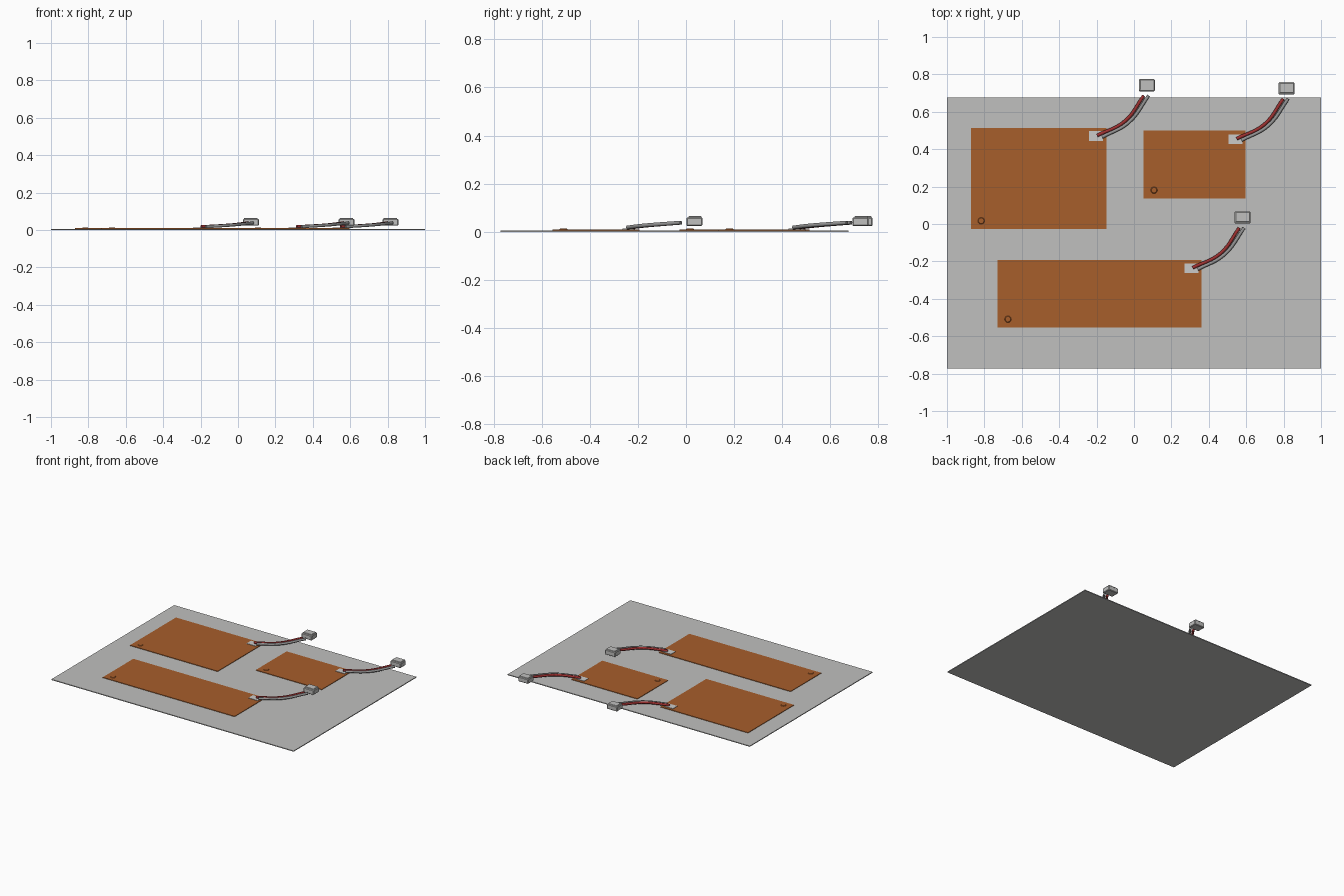
import bpy
import bmesh
from mathutils import Vector

cube = bpy.data.objects.get("Cube")
if cube:
    bpy.data.objects.remove(cube, do_unlink=True)


def material(name, color):
    m = bpy.data.materials.new(name)
    m.use_nodes = True
    m.diffuse_color = (*color, 1)
    m.node_tree.nodes["Principled BSDF"].inputs["Base Color"].default_value = (*color, 1)
    return m


GREY = material("light grey", (0.53, 0.53, 0.52))
WHITE = material("pale grey", (0.60, 0.60, 0.59))
COPPER = material("copper brown", (0.39, 0.112, 0.024))
RED = material("wire red", (0.35, 0.03, 0.03))
WIRE = material("wire grey", (0.30, 0.30, 0.30))


def finish(name, bm, mat):
    mesh = bpy.data.meshes.new(name)
    bm.to_mesh(mesh)
    bm.free()
    mesh.materials.append(mat)
    obj = bpy.data.objects.new(name, mesh)
    bpy.context.collection.objects.link(obj)
    return obj


def box(name, low, high, mat, bevel=0):
    low, high = Vector(low), Vector(high)
    bm = bmesh.new()
    bmesh.ops.create_cube(bm, size=1)
    bmesh.ops.scale(bm, vec=high - low, verts=bm.verts)
    bmesh.ops.translate(bm, vec=(low + high) / 2, verts=bm.verts)
    if bevel:
        bmesh.ops.bevel(bm, geom=bm.edges[:], offset=bevel, segments=1, affect='EDGES')
    return finish(name, bm, mat)


def disc(name, x, y, z, radius, height, mat):
    bm = bmesh.new()
    bmesh.ops.create_cone(bm, cap_ends=True, segments=16, radius1=radius,
                          radius2=radius * 0.8, depth=height)
    bmesh.ops.translate(bm, vec=(x, y, z + height / 2), verts=bm.verts)
    return finish(name, bm, mat)


def wire(name, points, mat):
    curve = bpy.data.curves.new(name, 'CURVE')
    curve.dimensions = '3D'
    curve.bevel_depth = 0.009
    curve.bevel_resolution = 1
    curve.use_fill_caps = True
    curve.resolution_u = 6
    spline = curve.splines.new('BEZIER')
    spline.bezier_points.add(len(points) - 1)
    for bp, p in zip(spline.bezier_points, points):
        bp.co = p
        bp.handle_left_type = bp.handle_right_type = 'AUTO'
    curve.materials.append(mat)
    obj = bpy.data.objects.new(name, curve)
    bpy.context.collection.objects.link(obj)


# Base sheet
SHEET_TOP, PAD_TOP = 0.006, 0.010
box("base_sheet", (-1, -0.772, 0), (1, 0.676, SHEET_TOP), GREY)

# Heater pads: name, x and y limits, centre of the solder tab
PADS = [
    ("large", (-0.872, -0.028), (-0.148, 0.514), (-0.203, 0.470)),
    ("small", (0.052, 0.136), (0.596, 0.499), (0.543, 0.453)),
    ("long", (-0.729, -0.554), (0.360, -0.193), (0.308, -0.237)),
]

for name, low, high, (tx, ty) in PADS:
    box(name + "_pad", (*low, SHEET_TOP), (*high, PAD_TOP), COPPER)
    disc(name + "_pad_sensor", low[0] + 0.055, low[1] + 0.045, PAD_TOP, 0.018, 0.003, COPPER)
    box(name + "_solder_tab", (tx - 0.037, ty - 0.026, SHEET_TOP),
        (tx + 0.037, ty + 0.026, 0.013), WHITE)

    # Pair of leads sweeping up to the plug
    for lead, mat, dx, dy in (("red", RED, 0, 0), ("grey", WIRE, 0.026, -0.008)):
        wire(f"{name}_{lead}_lead",
             [(tx + 0.006 + dx, ty + 0.003 + dy, 0.018),
              (tx + 0.155 + dx * 0.7, ty + 0.080 + dy, 0.027),
              (tx + 0.255 + dx, ty + 0.216, 0.038)], mat)

    # Plug with a slightly smaller raised upper half
    cx, cy = tx + 0.272, ty + 0.272
    box(name + "_plug_body", (cx - 0.042, cy - 0.033, 0.024),
        (cx + 0.042, cy + 0.033, 0.060), GREY, 0.004)
    box(name + "_plug_cap", (cx - 0.036, cy - 0.024, 0.058),
        (cx + 0.036, cy + 0.029, 0.065), GREY, 0.002)
